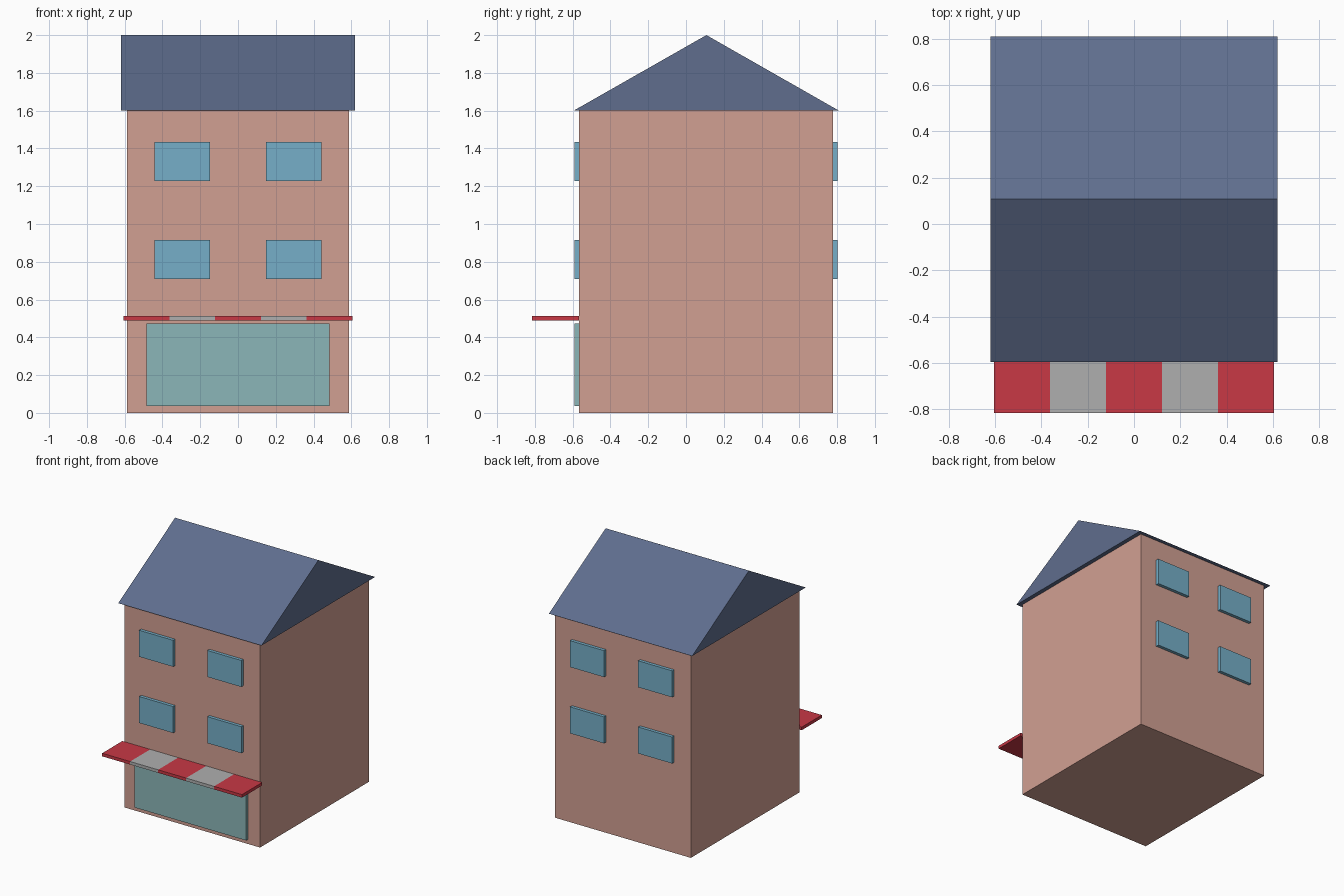
import bpy, bmesh
from mathutils import Vector

if "Cube" in bpy.data.objects:
    bpy.data.objects.remove(bpy.data.objects["Cube"])


def material(name, rgb):
    m = bpy.data.materials.new(name)
    m.diffuse_color = (*rgb, 1)
    m.use_nodes = True
    m.node_tree.nodes["Principled BSDF"].inputs["Base Color"].default_value = m.diffuse_color
    return m


BRICK = material("brick", (0.64, 0.35, 0.29))
SLATE = material("slate", (0.115, 0.155, 0.27))
GLASS = material("glass", (0.18, 0.43, 0.58))
SHOP_GLASS = material("shop_glass", (0.26, 0.47, 0.48))
RED = material("red", (0.58, 0.04, 0.06))
PALE = material("pale", (0.43, 0.43, 0.43))


def add_object(name, bm, *mats):
    bmesh.ops.recalc_face_normals(bm, faces=bm.faces)
    mesh = bpy.data.meshes.new(name)
    bm.to_mesh(mesh)
    bm.free()
    for m in mats:
        mesh.materials.append(m)
    ob = bpy.data.objects.new(name, mesh)
    bpy.context.collection.objects.link(ob)
    return ob


def box_mesh(lo, hi):
    bm = bmesh.new()
    bmesh.ops.create_cube(bm, size=1)
    lo, hi = Vector(lo), Vector(hi)
    for v in bm.verts:
        v.co = (lo + hi) / 2 + v.co * (hi - lo)
    return bm


FRONT, BACK = -0.566, 0.778
PANE = 0.025

# Walls
add_object("walls", box_mesh((-0.587, FRONT, 0), (0.587, BACK, 1.6)), BRICK)

# Gable roof: triangular profile extruded along x
bm = bmesh.new()
profile = [(-0.595, 1.6), (0.81, 1.6), (0.108, 2.0)]
end = bm.faces.new([bm.verts.new((-0.62, y, z)) for y, z in profile])
ext = bmesh.ops.extrude_face_region(bm, geom=[end], use_keep_orig=True)
bmesh.ops.translate(bm, vec=(1.24, 0, 0),
                    verts=[g for g in ext["geom"] if isinstance(g, bmesh.types.BMVert)])
add_object("roof", bm, SLATE)

# Upper windows, two floors on the front and back
for side, y in (("front", FRONT - PANE), ("back", BACK)):
    for floor, z in enumerate((0.709, 1.227), 1):
        for hand, x in (("left", -0.295), ("right", 0.295)):
            add_object(f"{side}_window_{floor}_{hand}",
                       box_mesh((x - 0.147, y, z), (x + 0.147, y + PANE, z + 0.207)), GLASS)

# Shop window
add_object("shop_window", box_mesh((-0.484, FRONT - PANE, 0.037), (0.484, FRONT, 0.472)), SHOP_GLASS)

# Striped awning: one slab cut into five bands
bm = box_mesh((-0.605, -0.815, 0.49), (0.605, FRONT, 0.514))
for x in (-0.363, -0.121, 0.121, 0.363):
    bmesh.ops.bisect_plane(bm, geom=bm.verts[:] + bm.edges[:] + bm.faces[:],
                           plane_co=(x, 0, 0), plane_no=(1, 0, 0))
for f in bm.faces:
    band = int((f.calc_center_median().x + 0.605) / 0.242 + 0.001)
    f.material_index = band % 2 if band < 5 else 0
add_object("awning", bm, RED, PALE)
